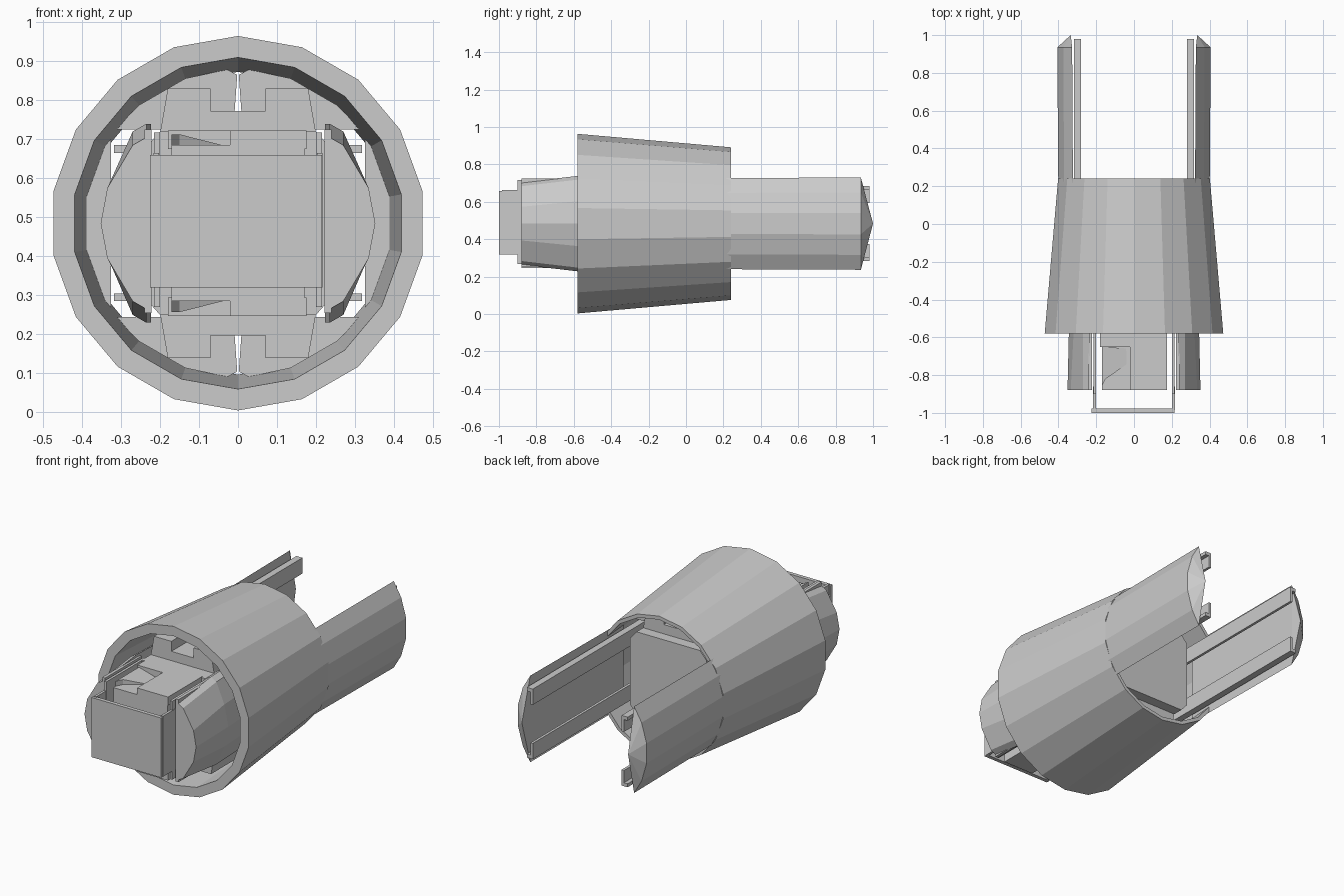
import bpy, bmesh
from math import sin, cos, radians, asin, sqrt

if "Cube" in bpy.data.objects:
    bpy.data.objects.remove(bpy.data.objects["Cube"])

CZ = 0.483  # height of the tube axis


def finish(name, bm, mx=False, mz=False):
    bmesh.ops.recalc_face_normals(bm, faces=bm.faces[:])
    me = bpy.data.meshes.new(name)
    bm.to_mesh(me)
    bm.free()
    ob = bpy.data.objects.new(name, me)
    # put the origin on the axis so mirroring works around it
    ob.location = (0, 0, CZ)
    bpy.context.collection.objects.link(ob)
    if mx or mz:
        m = ob.modifiers.new("mirror", 'MIRROR')
        m.use_axis = (mx, False, mz)
        m.use_mirror_merge = False
    return ob


def loft(name, rings, closed=False, apex=None, **kw):
    """Bridge equal-length rings of (x, y, z), z measured from the axis."""
    bm = bmesh.new()
    vs = [[bm.verts.new(p) for p in r] for r in rings]
    n = len(vs[0])
    pairs = list(zip(vs, vs[1:])) + ([(vs[-1], vs[0])] if closed else [])
    for a, b in pairs:
        for i in range(n):
            j = (i + 1) % n
            bm.faces.new((a[i], a[j], b[j], b[i]))
    if not closed:
        bm.faces.new(vs[0])
        if apex:
            t = bm.verts.new(apex)
            for i in range(n):
                bm.faces.new((vs[-1][i], vs[-1][(i + 1) % n], t))
        else:
            bm.faces.new(vs[-1])
    return finish(name, bm, **kw)


def prism(name, pts, y0, y1, **kw):
    return loft(name, [[(x, y, z) for x, z in pts] for y in (y0, y1)], **kw)


def box(name, x0, x1, y0, y1, z0, z1, **kw):
    return prism(name, [(x0, z0), (x1, z0), (x1, z1), (x0, z1)], y0, y1, **kw)


def circle(r, y, n=18):
    return [(r * sin(radians(360 * i / n)), y, r * cos(radians(360 * i / n))) for i in range(n)]


# Tapered outer tube
loft("outer_shell", [circle(0.48, -0.58), circle(0.408, 0.24),
                     circle(0.388, 0.24), circle(0.425, -0.58)], closed=True)

# Rear arms: arc segments with pointed inner ends
arc = [(0.41 * cos(radians(a)), 0.41 * sin(radians(a))) for a in (-37, -24, -8, 8, 24, 37)]
inner = [(0.33, 0.24), (0.33, -0.24)]
start = [(x, 0.1, z) for x, z in arc + inner]
start = [(x * 0.985, y, z * 0.985) for x, y, z in start]
end = [(x, 0.935, z) for x, z in arc + inner]
loft("rear_arm", [start, end], apex=(0.335, 1.0, 0.0), mx=True)

# Guide rails along the arms
prism("guide_rail", [(0.28, 0.11), (0.295, 0.11), (0.295, 0.18), (0.318, 0.18),
                     (0.318, 0.2), (0.28, 0.2)], -0.3, 0.98, mx=True, mz=True)

# Central core
prism("core_block", [(-0.2, -0.235), (0.2, -0.235), (0.24, -0.19), (0.24, 0.19),
                     (0.2, 0.235), (-0.2, 0.235), (-0.24, 0.19), (-0.24, -0.19)], -0.58, 0.16)
box("core_front", -0.17, 0.17, -0.88, -0.57, -0.2, 0.2)
box("core_top_slab", -0.02, 0.175, -0.88, -0.57, 0.19, 0.238, mz=True)
box("core_rear_slab", -0.18, 0.0, -0.65, -0.57, 0.19, 0.238, mz=True)

# Sloping tongue in the recess beside the slab
tongue = [(-0.17, -0.65), (-0.02, -0.66), (-0.02, -0.73), (-0.15, -0.82), (-0.17, -0.86)]
low = [(x, y, 0.19) for x, y in tongue]
high = [(x, y, 0.228 if x < -0.1 else 0.195) for x, y in tongue]
loft("recess_tongue", [low, high], mz=True)

# Slim side walls beside the core
box("core_side_wall", 0.2, 0.215, -0.9, -0.55, -0.215, 0.232, mx=True)
box("core_side_rail", 0.222, 0.24, -0.88, -0.55, -0.23, 0.24, mx=True)

# Open box at the front: front plate and side plates
box("front_plate", -0.225, 0.215, -1.0, -0.978, -0.165, 0.175)
box("front_box_side", 0.202, 0.217, -0.985, -0.86, -0.165, 0.18, mx=True)

# Faceted side pods
pod0 = [(0.235, -0.22), (0.27, -0.2), (0.335, -0.09), (0.352, 0.0),
        (0.335, 0.09), (0.27, 0.2), (0.235, 0.22)]
pod1 = [(0.235, -0.255), (0.27, -0.235), (0.32, -0.12), (0.345, 0.0),
        (0.32, 0.12), (0.27, 0.235), (0.235, 0.255)]
loft("side_pod", [[(x, -0.88, z) for x, z in pod0],
                  [(x, -0.58, z) for x, z in pod1],
                  [(x * 0.95, -0.3, z) for x, z in pod1]], mx=True)

# Notched plates between core and tube
prism("notched_plate", [(-0.2, 0.23), (0.2, 0.23), (0.18, 0.345), (0.07, 0.345), (0.07, 0.288),
                        (-0.07, 0.288), (-0.07, 0.345), (-0.18, 0.345)], -0.5, 0.1, mz=True)

# Curved closing webs with a thin slit in the middle
web = [(0.012, 0.24), (0.31, 0.24)]
web += [(0.395 * sin(radians(a)), 0.395 * cos(radians(a))) for a in (50, 40, 20, 4)]
web += [(0.002, 0.38)]
prism("closing_web", web, 0.02, 0.04, mx=True, mz=True)
